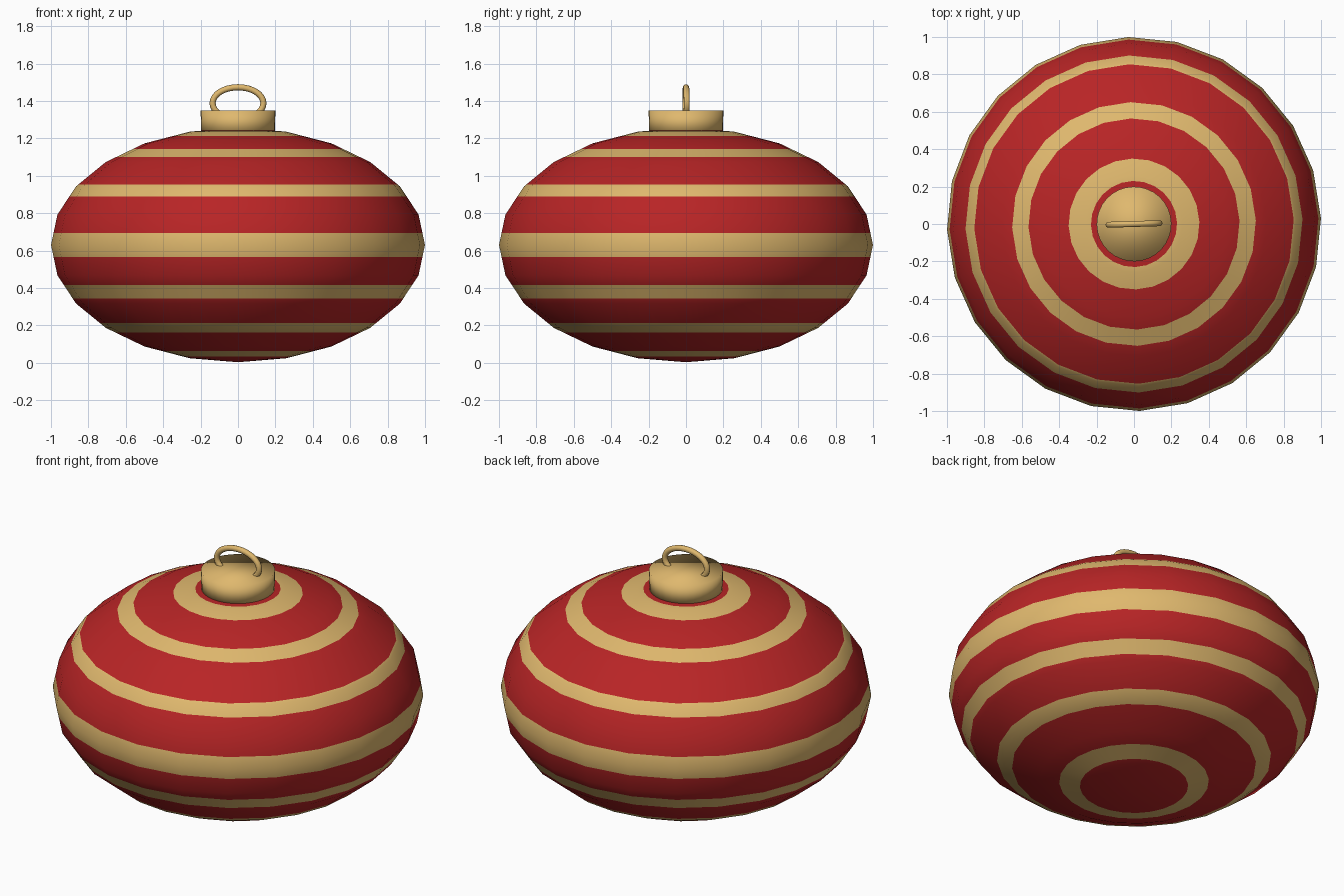
import bpy, bmesh, math
from mathutils import Matrix, Vector

if "Cube" in bpy.data.objects:
    bpy.data.objects.remove(bpy.data.objects["Cube"])

TURN = math.radians(1.7)      # whole ornament is turned slightly about z
CENTRE, HALF = 0.63, 0.627    # ball centre height and half height
BANDS = [(0.033, 0.062), (0.163, 0.213), (0.345, 0.415), (0.565, 0.695),
         (0.89, 0.953), (1.10, 1.142), (1.212, 1.238)]


def material(name, rgb):
    m = bpy.data.materials.new(name)
    m.diffuse_color = (*rgb, 1)
    m.use_nodes = True
    m.node_tree.nodes["Principled BSDF"].inputs["Base Color"].default_value = m.diffuse_color
    return m


red = material("red", (0.48, 0.018, 0.019))
gold = material("gold", (0.74, 0.48, 0.155))


def finish(bm, name, mats):
    for f in bm.faces:
        f.smooth = True
    bmesh.ops.recalc_face_normals(bm, faces=bm.faces)
    bmesh.ops.rotate(bm, verts=bm.verts, cent=(0, 0, 0),
                     matrix=Matrix.Rotation(TURN, 3, 'Z'))
    me = bpy.data.meshes.new(name)
    bm.to_mesh(me)
    bm.free()
    for m in mats:
        me.materials.append(m)
    ob = bpy.data.objects.new(name, me)
    bpy.context.collection.objects.link(ob)
    return ob


# Flattened ball, cut at each stripe edge and coloured by height
bm = bmesh.new()
bmesh.ops.create_uvsphere(bm, u_segments=24, v_segments=12, radius=1)
for v in bm.verts:
    v.co.z = CENTRE + HALF * v.co.z
for z in (edge for band in BANDS for edge in band):
    bmesh.ops.bisect_plane(bm, geom=bm.verts[:] + bm.edges[:] + bm.faces[:],
                           dist=1e-5, plane_co=(0, 0, z), plane_no=(0, 0, 1))
for f in bm.faces:
    zs = [v.co.z for v in f.verts]
    mid = (min(zs) + max(zs)) / 2
    f.material_index = int(any(a < mid < b for a, b in BANDS))
finish(bm, "ball", [red, gold])

# Cap on top of the ball, softly shaded over its rim
bm = bmesh.new()
bmesh.ops.create_cone(bm, cap_ends=True, segments=32, radius1=0.197, radius2=0.2,
                      depth=0.13, matrix=Matrix.Translation((0, 0, 1.285)))
finish(bm, "cap", [gold])

# Oval hanging loop, its lower end sunk in the cap
bm = bmesh.new()
N, M, TUBE = 32, 10, 0.0165
rings = []
for i in range(N):
    a = 2 * math.pi * i / N
    c = Vector((0.136 * math.cos(a), 0, 1.388 + 0.085 * math.sin(a)))
    out = Vector((math.cos(a) / 0.136, 0, math.sin(a) / 0.085)).normalized()
    rings.append([bm.verts.new(c + TUBE * (math.cos(b) * out + math.sin(b) * Vector((0, 1, 0))))
                  for b in (2 * math.pi * j / M for j in range(M))])
for i in range(N):
    p, q = rings[i], rings[(i + 1) % N]
    for j in range(M):
        k = (j + 1) % M
        bm.faces.new((p[j], p[k], q[k], q[j]))
finish(bm, "hanging_loop", [gold])
